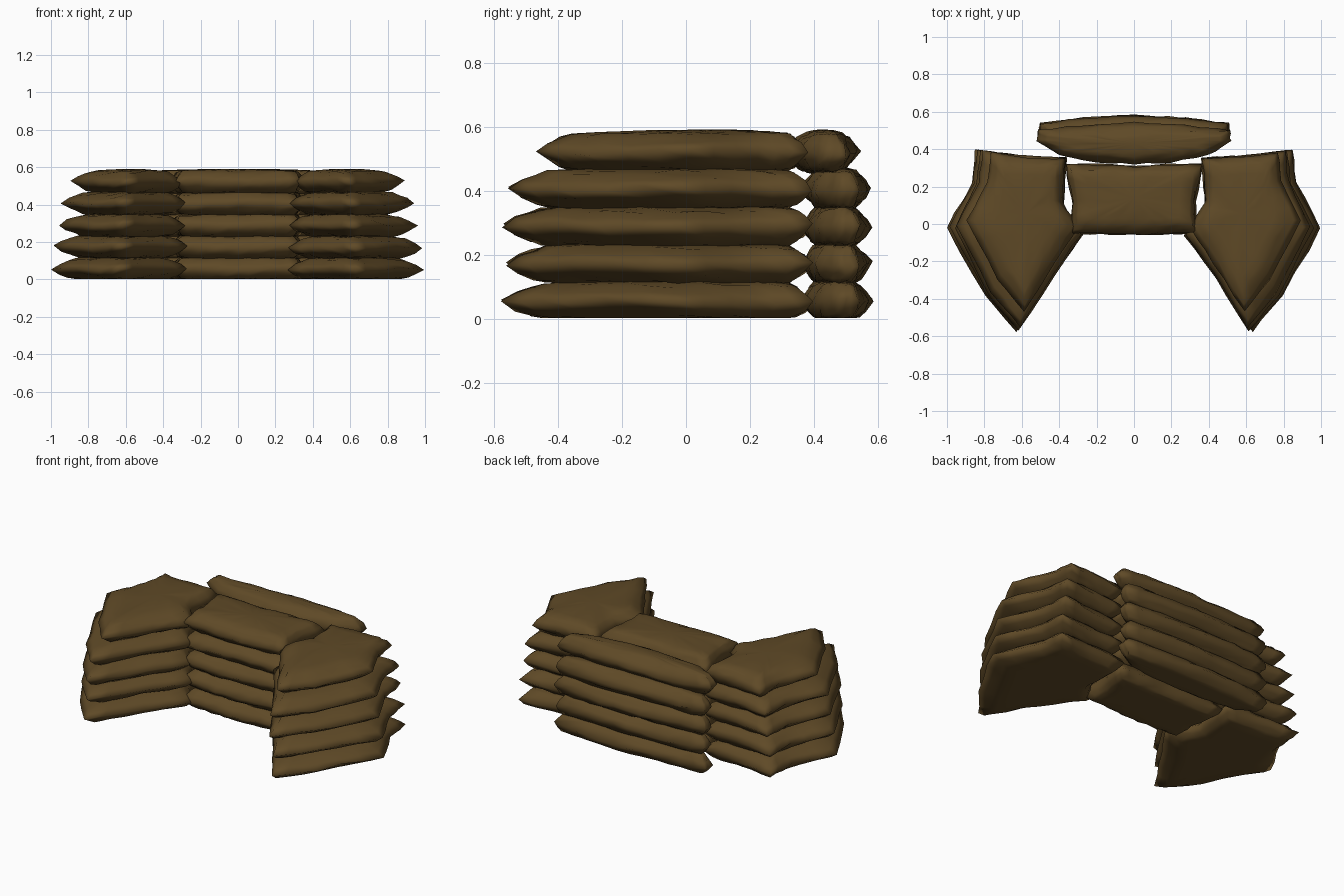
import bpy, bmesh, math, random
from mathutils import Vector

random.seed(4)
cube = bpy.data.objects.get("Cube")
if cube:
    bpy.data.objects.remove(cube, do_unlink=True)

# Burlap material
burlap = bpy.data.materials.new("brown burlap")
burlap.use_nodes = True
colour = (0.115, 0.068, 0.02, 1)
burlap.diffuse_color = colour
bsdf = burlap.node_tree.nodes["Principled BSDF"]
bsdf.inputs["Base Color"].default_value = colour
bsdf.inputs["Roughness"].default_value = 0.9

# Layer heights: rim level of each bag, and half thickness
LEVELS = [0.056, 0.172, 0.288, 0.405, 0.521]
HALF = 0.065
# Pillow section: (blend from rim to flat outline, height)
SECTION = [(1, 0.85), (0.7, 0.7), (0.35, 0.42)]
# Domed middle: (blend from flat outline to centre, height)
DOME = [(0.55, 1.04), (0.2, 0.96)]


def densify(points, steps=3):
    """Split each outline edge into equal steps."""
    out = []
    for a, b in zip(points, points[1:] + points[:1]):
        out += [Vector(a).lerp(Vector(b), i / steps) for i in range(steps)]
    return out


def scaled(points, pivot, sx, sy):
    return [Vector((pivot[0] + (p.x - pivot[0]) * sx,
                    pivot[1] + (p.y - pivot[1]) * sy)) for p in points]


def make_bag(name, rim, flat, z, mirror=1):
    """A stuffed bag: pinched seam around the rim, puffy top and bottom."""
    n = len(rim)
    centre = sum(flat, Vector((0, 0))) / n
    bm = bmesh.new()
    # Each bag sags a little differently along its seam
    phase = random.uniform(0, math.tau)

    def vert(p, h, wobble):
        r = random.uniform
        sag = 0.007 * math.sin(p.x * 9 + p.y * 7 + phase) * (1 - abs(h) / 1.1)
        height = max(0.003, z + h * HALF + sag + r(-wobble, wobble))
        return bm.verts.new(((p.x + r(-wobble, wobble)) * mirror,
                             p.y + r(-wobble, wobble), height))

    def ring(t, h):
        return [vert(a.lerp(b, t), h, 0.005) for a, b in zip(rim, flat)]

    def inner(t, h):
        return [vert(p.lerp(centre, t), h, 0.002) for p in flat]

    rings = [inner(t, -h) for t, h in DOME]
    rings += [ring(t, -h) for t, h in SECTION]
    rings.append(ring(0, 0))
    rings += [ring(t, h) for t, h in reversed(SECTION)]
    rings += [inner(t, h) for t, h in reversed(DOME)]
    for low, high in zip(rings, rings[1:]):
        for i in range(n):
            j = (i + 1) % n
            bm.faces.new((low[i], low[j], high[j], high[i]))
    for end, h in ((rings[0], -1.08), (rings[-1], 1.08)):
        tip = vert(centre, h, 0)
        for i in range(n):
            bm.faces.new((end[i], end[(i + 1) % n], tip))
    bmesh.ops.recalc_face_normals(bm, faces=bm.faces)

    mesh = bpy.data.meshes.new(name)
    bm.to_mesh(mesh)
    bm.free()
    mesh.materials.append(burlap)
    bag = bpy.data.objects.new(name, mesh)
    bpy.context.collection.objects.link(bag)
    bpy.ops.object.select_all(action='DESELECT')
    bag.select_set(True)
    bpy.context.view_layer.objects.active = bag
    bpy.ops.object.shade_smooth_by_angle(angle=math.radians(150))


def mirrored(half):
    """Complete a symmetric outline from its +x half, listed front to back."""
    return half + [(-x, y) for x, y in reversed(half) if x > 0]


# Side stacks: five-sided bags pointing forward
side_rim = densify([(0.36, 0.355), (0.6, 0.365), (0.85, 0.395), (0.87, 0.22),
                    (1.0, -0.02), (0.8, -0.38), (0.63, -0.575),
                    (0.43, -0.28), (0.27, -0.06), (0.38, 0.1)])
side_flat = densify([(0.42, 0.31), (0.6, 0.32), (0.79, 0.325), (0.8, 0.2),
                     (0.87, -0.03), (0.73, -0.28), (0.62, -0.45),
                     (0.5, -0.23), (0.37, -0.04), (0.44, 0.1)])
SIDE_SCALE = [(1, 1), (0.98, 0.99), (0.935, 1), (0.91, 0.98), (0.82, 0.88)]
for side, sign in (("left", 1), ("right", -1)):
    for i, (z, (sx, sy)) in enumerate(zip(LEVELS, SIDE_SCALE)):
        rim = scaled(side_rim, (0.4, 0.3), sx, sy)
        flat = scaled(side_flat, (0.4, 0.3), sx, sy)
        make_bag(f"{side}_bag_{i + 1}", rim, flat, z, sign)

# Middle stack: rectangular bags between the side stacks
middle_rim = densify(mirrored([(0, -0.06), (0.18, -0.055), (0.34, -0.05),
                               (0.33, 0.12), (0.37, 0.32), (0.18, 0.32), (0, 0.31)]))
middle_flat = densify(mirrored([(0, 0), (0.16, 0), (0.3, 0.01),
                                (0.3, 0.13), (0.32, 0.28), (0.16, 0.28), (0, 0.28)]))

# Rear stack: long bags with tapering ends, the top one pushed forward
rear_rim = densify(mirrored([(0, 0.36), (0.2, 0.37), (0.4, 0.405), (0.52, 0.48),
                             (0.515, 0.54), (0.28, 0.57), (0, 0.583)]))
rear_flat = densify(mirrored([(0, 0.4), (0.2, 0.41), (0.37, 0.435), (0.46, 0.48),
                              (0.46, 0.515), (0.26, 0.525), (0, 0.53)]))
for i, z in enumerate(LEVELS):
    s = 1 + random.uniform(-0.03, 0.005)
    make_bag(f"middle_bag_{i + 1}", scaled(middle_rim, (0, 0.13), s, s), middle_flat, z)
    s = 1 + random.uniform(-0.03, 0.005)
    shift = Vector((0, -0.04 if i == 4 else 0))
    make_bag(f"rear_bag_{i + 1}",
             [p + shift for p in scaled(rear_rim, (0, 0.46), s, s)],
             [p + shift for p in rear_flat], z)
